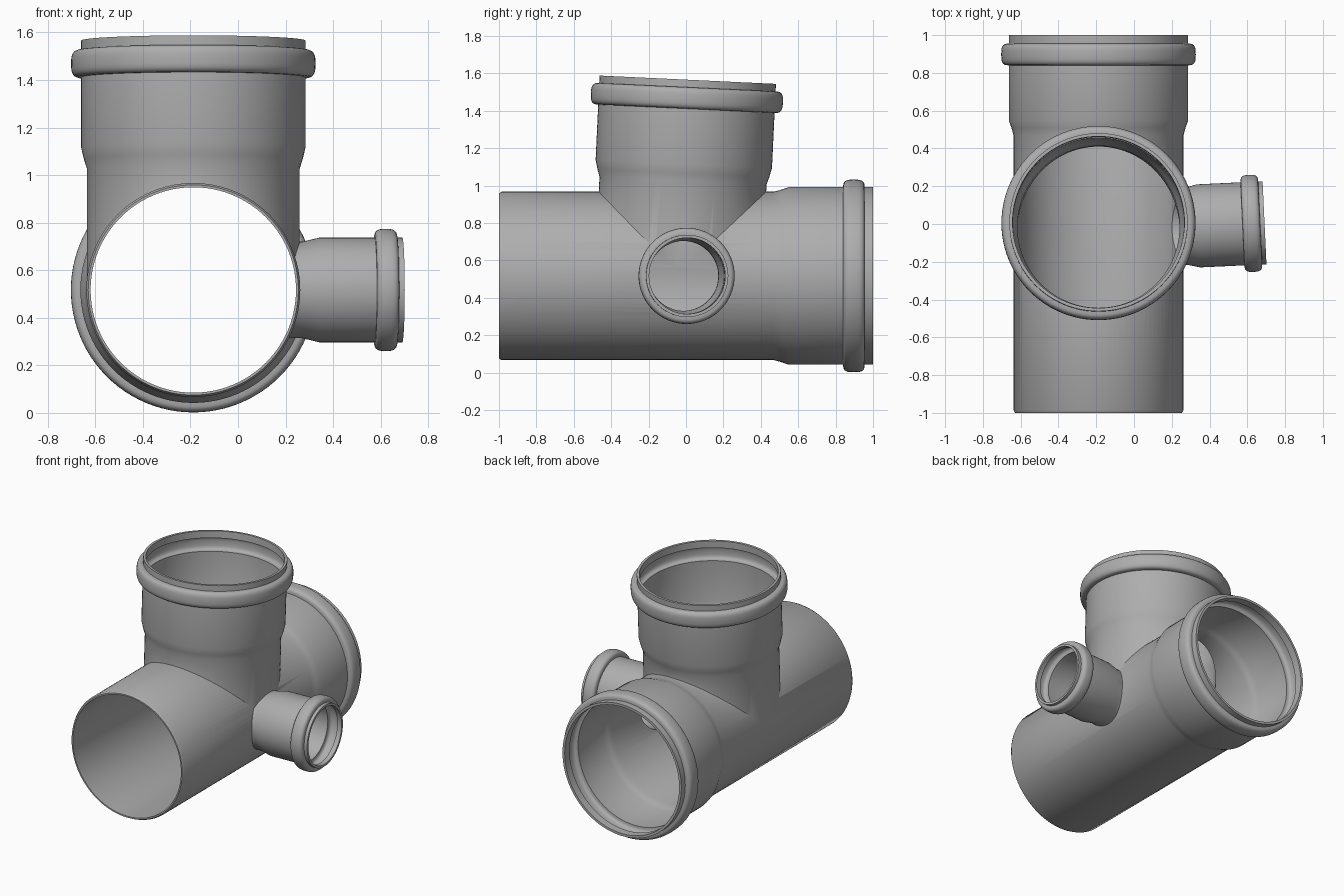
import bpy, bmesh, math
from mathutils import Vector

cube = bpy.data.objects.get("Cube")
if cube:
    bpy.data.objects.remove(cube, do_unlink=True)

grey = bpy.data.materials.new("pipe grey")
grey.use_nodes = True
COLOUR = (0.42, 0.42, 0.42, 1)
grey.diffuse_color = COLOUR
grey.node_tree.nodes["Principled BSDF"].inputs["Base Color"].default_value = COLOUR


def bead(start, end, low, high):
    """Rounded bulge along the pipe, as (position, radius) points."""
    mid, half, steps = (start + end) / 2, (end - start) / 2, 14
    points = []
    for i in range(steps + 1):
        c = math.cos(math.pi * i / steps)
        s = max(0.0, math.sin(math.pi * i / steps))
        points.append((mid - half * math.copysign(abs(c) ** 0.65, c),
                       low + (high - low) * s ** 0.65))
    return points


def lathe(name, profile, origin, direction, sides=96):
    """Closed solid turned around a line through origin."""
    turn = Vector(direction).to_track_quat('Z', 'Y')
    bm = bmesh.new()
    rings = []
    for pos, rad in profile:
        ring = []
        for i in range(sides):
            a = math.tau * i / sides
            p = Vector((rad * math.cos(a), rad * math.sin(a), pos))
            ring.append(bm.verts.new(Vector(origin) + turn @ p))
        rings.append(ring)
    for lower, upper in zip(rings, rings[1:]):
        for i in range(sides):
            j = (i + 1) % sides
            bm.faces.new((lower[i], lower[j], upper[j], upper[i]))
    bm.faces.new(rings[0][::-1])
    bm.faces.new(rings[-1])
    bmesh.ops.recalc_face_normals(bm, faces=bm.faces)
    mesh = bpy.data.meshes.new(name)
    bm.to_mesh(mesh)
    bm.free()
    mesh.materials.append(grey)
    obj = bpy.data.objects.new(name, mesh)
    bpy.context.collection.objects.link(obj)
    return obj


def combine(target, other, operation):
    """Apply a boolean and drop the second solid."""
    mod = target.modifiers.new(operation.lower(), 'BOOLEAN')
    mod.operation = operation
    mod.solver = 'EXACT'
    mod.object = other
    other.hide_render = True
    bpy.context.view_layer.objects.active = target
    bpy.ops.object.modifier_apply(modifier=mod.name)
    bpy.data.objects.remove(other, do_unlink=True)


tilt = math.tan(math.radians(2.7))
axis_x, axis_z = -0.188, 0.517
main_at, main_dir = (axis_x, 0, axis_z), (0, 1, 0)
top_at, top_dir = (axis_x, -0.04, axis_z), (0, tilt, 1)
side_at, side_dir = (axis_x, -0.035, axis_z), (1, tilt, 0)

# Outer solids: straight run with socket, upright branch, small side branch
fitting = lathe("pipe_fitting",
                [(-1, 0.442), (-0.985, 0.45), (0.47, 0.45), (0.51, 0.461), (0.55, 0.475)]
                + bead(0.84, 0.955, 0.475, 0.515) + [(1, 0.475)],
                main_at, main_dir)
top_branch = lathe("top_branch",
                   [(0, 0.447), (0.51, 0.447), (0.55, 0.46), (0.6, 0.472)]
                   + bead(0.895, 1.01, 0.472, 0.514) + [(1.05, 0.472)],
                   top_at, top_dir)
side_branch = lathe("side_branch",
                    [(0.1, 0.203), (0.46, 0.203), (0.53, 0.22)]
                    + bead(0.763, 0.857, 0.22, 0.257) + [(0.88, 0.22)],
                    side_at, side_dir, 64)
combine(fitting, top_branch, 'UNION')
combine(fitting, side_branch, 'UNION')

# Bores with a seal groove inside each socket bead
main_bore = lathe("main_bore",
                  [(-1.1, 0.432), (0.49, 0.432), (0.53, 0.444), (0.56, 0.456)]
                  + bead(0.85, 0.945, 0.456, 0.492) + [(1.1, 0.46)],
                  main_at, main_dir)
top_bore = lathe("top_bore",
                 [(0, 0.429), (0.53, 0.429), (0.57, 0.442), (0.61, 0.454)]
                 + bead(0.905, 1.0, 0.454, 0.49) + [(1.2, 0.458)],
                 top_at, top_dir)
side_bore = lathe("side_bore",
                  [(0.1, 0.187), (0.48, 0.187), (0.54, 0.203)]
                  + bead(0.773, 0.847, 0.203, 0.238) + [(1, 0.206)],
                  side_at, side_dir, 64)
for bore in (main_bore, top_bore, side_bore):
    combine(fitting, bore, 'DIFFERENCE')

# Smooth curves with crisp rims and joints
bpy.ops.object.select_all(action='DESELECT')
fitting.select_set(True)
bpy.context.view_layer.objects.active = fitting
bpy.ops.object.shade_smooth_by_angle(angle=math.radians(30))
